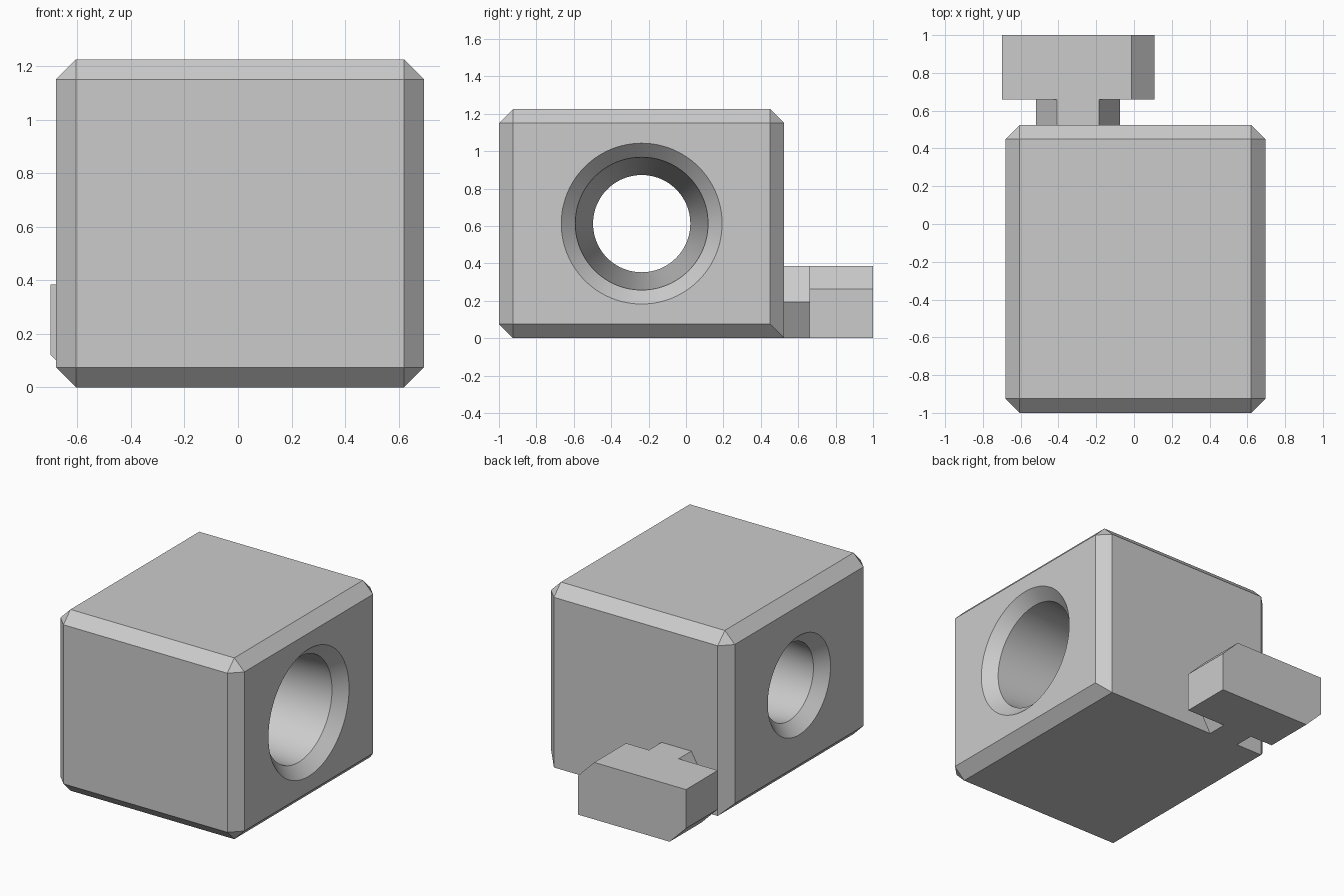
import bpy, bmesh, math
from mathutils import Matrix, Vector

if "Cube" in bpy.data.objects:
    bpy.data.objects.remove(bpy.data.objects["Cube"], do_unlink=True)

grey = bpy.data.materials.new("plain_grey")
grey.use_nodes = True
colour = (0.6, 0.6, 0.6, 1)
grey.diffuse_color = colour
grey.node_tree.nodes["Principled BSDF"].inputs["Base Color"].default_value = colour


def finish(name, bm):
    bmesh.ops.recalc_face_normals(bm, faces=bm.faces)
    mesh = bpy.data.meshes.new(name)
    bm.to_mesh(mesh)
    bm.free()
    mesh.materials.append(grey)
    obj = bpy.data.objects.new(name, mesh)
    bpy.context.collection.objects.link(obj)
    return obj


def prism(name, outline, y0, y1):
    """Extrude an (x, z) outline along y."""
    bm = bmesh.new()
    face = bm.faces.new([bm.verts.new((x, y0, z)) for x, z in outline])
    out = bmesh.ops.extrude_face_region(bm, geom=[face])
    verts = [v for v in out["geom"] if isinstance(v, bmesh.types.BMVert)]
    bmesh.ops.translate(bm, verts=verts, vec=(0, y1 - y0, 0))
    return finish(name, bm)


# Body: chamfered block, only the lower back edge stays sharp
X0, X1, Y0, Y1, H, C = -0.68, 0.695, -1.0, 0.525, 1.225, 0.075
bm = bmesh.new()
size = Matrix.Diagonal((X1 - X0, Y1 - Y0, H, 1))
place = Matrix.Translation(((X0 + X1) / 2, (Y0 + Y1) / 2, H / 2))
bmesh.ops.create_cube(bm, size=1, matrix=place @ size)


def lower_back(edge):
    return all(v.co.z < 0.01 and v.co.y > Y1 - 0.01 for v in edge.verts)


bmesh.ops.bevel(bm, geom=[e for e in bm.edges if not lower_back(e)],
                offset=C, offset_type='OFFSET', segments=1, affect='EDGES')
body = finish("body", bm)

# Tapered through hole with a countersink at each end, turned about x
WIDE, NARROW, OVER = 0.355, 0.26, 0.02
hole = [(X0 - OVER, NARROW + C + OVER), (X0 + C, NARROW),
        (X1 - C, WIDE), (X1 + OVER, WIDE + C + OVER)]
SIDES = 96
axis = Vector((0, -0.237, H / 2))
bm = bmesh.new()
rings = []
for x, r in hole:
    angles = [2 * math.pi * i / SIDES for i in range(SIDES)]
    rings.append([bm.verts.new(axis + Vector((x, r * math.cos(a), r * math.sin(a))))
                  for a in angles])
for a, b in zip(rings, rings[1:]):
    for i in range(SIDES):
        j = (i + 1) % SIDES
        bm.faces.new((a[i], a[j], b[j], b[i]))
bm.faces.new(rings[0])
bm.faces.new(rings[-1])
cutter = finish("hole_cutter", bm)
cutter.hide_render = True

cut = body.modifiers.new("hole", 'BOOLEAN')
cut.operation = 'DIFFERENCE'
cut.solver = 'EXACT'
cut.object = cutter
bpy.ops.object.select_all(action='DESELECT')
body.select_set(True)
bpy.context.view_layer.objects.active = body
bpy.ops.object.modifier_apply(modifier=cut.name)
bpy.data.objects.remove(cutter, do_unlink=True)
bpy.ops.object.shade_smooth_by_angle(angle=math.radians(30))

# Locking key on the back: hexagonal stem and a bar with two opposite chamfers
KX, KH, HALF, STEP = -0.296, 0.385, 0.404, 0.122
NECK = 0.66
radius = KH / 2 / math.cos(math.pi / 6)
hexagon = [(KX + radius * math.cos(i * math.pi / 3),
            KH / 2 + radius * math.sin(i * math.pi / 3)) for i in range(6)]
prism("key_stem", hexagon, Y1, NECK)

left, right = KX - HALF, KX + HALF
bar = [(left + STEP, 0), (right, 0), (right, KH - STEP),
       (right - STEP, KH), (left, KH), (left, STEP)]
prism("key_bar", bar, NECK, 1.0)
